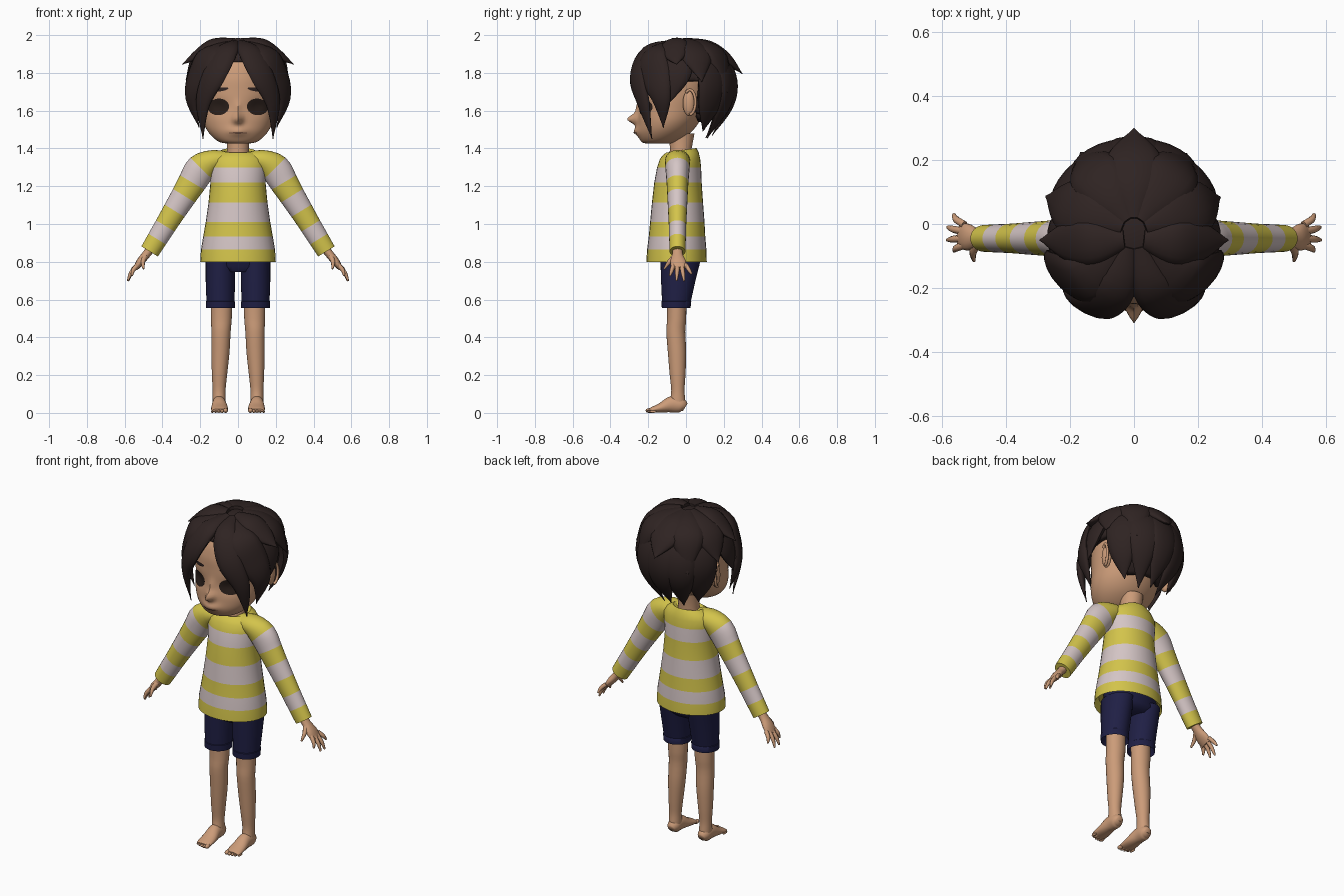
import bpy, bmesh, math
from mathutils import Vector, Matrix
from mathutils.bvhtree import BVHTree

if "Cube" in bpy.data.objects:
    bpy.data.objects.remove(bpy.data.objects["Cube"], do_unlink=True)


def material(name, r, g, b):
    m = bpy.data.materials.new(name)
    m.use_nodes = True
    m.diffuse_color = (r, g, b, 1)
    m.node_tree.nodes["Principled BSDF"].inputs["Base Color"].default_value = (r, g, b, 1)
    return m


SKIN = material("skin", .60, .33, .19)
LIP = material("lip_brown", .22, .11, .07)
HAIR = material("hair_brown", .028, .017, .016)
EYE = material("eye_brown", .022, .013, .010)
YELLOW = material("sweater_yellow", .65, .55, .07)
WHITE = material("sweater_white", .66, .56, .56)
NAVY = material("shorts_navy", .014, .014, .06)


def finish(name, bm, mats):
    mesh = bpy.data.meshes.new(name)
    for f in bm.faces:
        f.smooth = True
    bm.to_mesh(mesh)
    bm.free()
    for m in mats:
        mesh.materials.append(m)
    mesh.set_sharp_from_angle(angle=math.radians(55))
    ob = bpy.data.objects.new(name, mesh)
    bpy.context.collection.objects.link(ob)
    return ob


def spline(rows, steps):
    """Catmull-Rom through rows of equal-length tuples."""
    out = []
    for i in range(len(rows) - 1):
        quad = (rows[max(i - 1, 0)], rows[i], rows[i + 1], rows[min(i + 2, len(rows) - 1)])
        for k in range(steps):
            t = k / steps
            out.append([b + .5 * t * (c - a + t * (2 * a - 5 * b + 4 * c - d + t * (3 * (b - c) + d - a)))
                        for a, b, c, d in zip(*quad)])
    return out + [list(rows[-1])]


def loft(name, rings, mats, band=lambda i: 0):
    bm = bmesh.new()
    loops = [[bm.verts.new(p) for p in ring] for ring in rings]
    n = len(loops[0])
    for i in range(len(loops) - 1):
        for j in range(n):
            k = (j + 1) % n
            f = bm.faces.new((loops[i][j], loops[i][k], loops[i + 1][k], loops[i + 1][j]))
            f.material_index = band(i)
    bm.faces.new(loops[0]).material_index = band(0)
    bm.faces.new(loops[-1]).material_index = band(len(loops) - 2)
    bmesh.ops.recalc_face_normals(bm, faces=bm.faces)
    return finish(name, bm, mats)


def oval(z, half, front, back, cx=0, tilt=0, n=32):
    """Horizontal ring given by half width, front y and back y."""
    mid, depth = (front + back) / 2, (back - front) / 2
    angles = [math.tau * j / n for j in range(n)]
    return [Vector((cx + half * math.cos(a), mid + depth * math.sin(a),
                    z + tilt * depth * math.sin(a))) for a in angles]


def tube(name, rows, out, mats, steps=4, n=12, band=lambda i: 0):
    """Sweep an ellipse along rows of (x, y, z, width, thickness)."""
    rows = spline(rows, steps)
    pts = [Vector(r[:3]) for r in rows]
    rings = []
    for i, p in enumerate(pts):
        tangent = (pts[min(i + 1, len(pts) - 1)] - pts[max(i - 1, 0)]).normalized()
        o = out(p)
        o = (o - tangent * o.dot(tangent)).normalized()
        side = tangent.cross(o)
        w, t = max(rows[i][3], .002), max(rows[i][4], .002)
        rings.append([p + side * w * math.cos(math.tau * j / n) + o * t * math.sin(math.tau * j / n)
                      for j in range(n)])
    return loft(name, rings, mats, band)


def ball(name, loc, size, mat):
    bm = bmesh.new()
    bmesh.ops.create_uvsphere(bm, u_segments=16, v_segments=10, radius=1,
                              matrix=Matrix.Translation(loc) @ Matrix.Diagonal((*size, 1)))
    return finish(name, bm, [mat])


def flip(rows, s):
    return [(s * r[0], *r[1:]) for r in rows]


SIDES = ((1, "left"), (-1, "right"))
along_y = lambda p: Vector((0, 1, 0))
along_z = lambda p: Vector((0, 0, 1))

# Head with nose, muzzle and eye sockets pushed out of the front
profile = [(1.425, .04, -.20, -.09), (1.435, .10, -.235, -.05), (1.48, .152, -.255, .02),
           (1.54, .183, -.256, .07), (1.62, .194, -.25, .11), (1.70, .20, -.25, .14),
           (1.78, .197, -.245, .15), (1.86, .165, -.215, .13), (1.93, .08, -.13, .06)]
bumps = [(0, 1.555, .022, .026, .055), (0, 1.61, .016, .04, .015), (0, 1.49, .05, .025, .018),
         (.1, 1.62, .04, .035, -.014), (-.1, 1.62, .04, .035, -.014)]
rings = [oval(*r, n=80) for r in spline(profile, 7)]
for ring in rings:
    for p in ring:
        if p.y < -.12:
            p.y -= sum(h * math.exp(-((p.x - x) / sx) ** 2 - ((p.z - z) / sz) ** 2)
                       for x, z, sx, sz, h in bumps)
head = loft("head", rings, [SKIN])
surface = BVHTree.FromPolygons([v.co for v in head.data.vertices],
                               [f.vertices for f in head.data.polygons])


def face_plate(name, x, z, rx, rz, turn, mat):
    """Thin oval laid over the front of the head."""
    bm = bmesh.new()

    def point(r, a):
        u, v = r * rx * math.cos(a), r * rz * math.sin(a)
        px, pz = x + u * math.cos(turn) - v * math.sin(turn), z + u * math.sin(turn) + v * math.cos(turn)
        hit = surface.ray_cast(Vector((px, -1, pz)), Vector((0, 1, 0)))[0]
        return bm.verts.new((px, hit.y - .005, pz))
    n = 28
    loops = [[point(r / 5, math.tau * j / n) for j in range(n)] for r in range(1, 6)]
    bm.faces.new(loops[0])
    for a, b in zip(loops, loops[1:]):
        for j in range(n):
            bm.faces.new((a[j], b[j], b[(j + 1) % n], a[(j + 1) % n]))
    bmesh.ops.recalc_face_normals(bm, faces=bm.faces)
    if sum(f.normal.y * f.calc_area() for f in bm.faces) > 0:
        bmesh.ops.reverse_faces(bm, faces=bm.faces)
    return finish(name, bm, [mat])


face_plate("mouth", 0, 1.482, .05, .0045, 0, LIP)
for s, side in SIDES:
    face_plate(side + "_eye", s * .103, 1.62, .056, .044, -.1 * s, EYE)
    face_plate(side + "_eyebrow", s * .095, 1.712, .045, .010, -.15 * s, HAIR)
    # Ear: flattened shell with a raised rim
    ball(side + "_ear", (s * .207, .015, 1.64), (.022, .032, .068), SKIN)
    rim = [(s * (.222 + .008 * math.sin(a)), .02 + .03 * math.sin(a), 1.645 + .066 * math.cos(a), .008, .008)
           for a in [math.radians(d) for d in range(-40, 181, 20)]]
    tube(side + "_ear_rim", rim, lambda p: Vector((1, 0, 0)), [SKIN], steps=1, n=8)

loft("neck", [oval(1.33, .065, -.09, .035), oval(1.40, .058, -.085, .03), oval(1.48, .062, -.09, .045)], [SKIN])

# Hair cap, open over the face and ears
CROWN = Vector((0, -.02, 1.735))
bm = bmesh.new()
bmesh.ops.create_uvsphere(bm, u_segments=48, v_segments=32, radius=1,
                          matrix=Matrix.Translation(CROWN) @ Matrix.Diagonal((.235, .25, .235, 1)))
limit = lambda y: 1.85 if y < -.12 else 1.74 if y < .05 else 1.53
bmesh.ops.delete(bm, geom=[v for v in bm.verts if v.co.z < limit(v.co.y)], context='VERTS')
cap = finish("hair_cap", bm, [HAIR])
shell = cap.modifiers.new("thickness", 'SOLIDIFY')
shell.thickness, shell.offset = .03, -1


def lock(name, rows):
    return tube(name, rows, lambda p: p - CROWN, [HAIR], steps=5, n=14)


# Front and side locks, mirrored
inner_bang = [(.02, -.07, 1.955, .03, .02), (.06, -.2, 1.915, .065, .03), (.125, -.255, 1.79, .07, .028),
              (.185, -.225, 1.64, .045, .022), (.185, -.18, 1.45, 0, 0)]
outer_bang = [(.04, -.06, 1.955, .03, .02), (.15, -.17, 1.90, .08, .03), (.215, -.16, 1.78, .085, .03),
              (.245, -.13, 1.66, .055, .025), (.205, -.12, 1.51, 0, 0)]
flick = [(.03, -.05, 1.965, .03, .02), (.13, -.06, 1.95, .07, .03), (.215, -.055, 1.895, .06, .025),
         (.295, -.05, 1.845, 0, 0)]
temple = [(.08, -.04, 1.945, .04, .02), (.19, -.04, 1.88, .08, .03), (.24, -.06, 1.77, .075, .028),
          (.255, -.09, 1.64, 0, 0)]
for s, side in SIDES:
    for name, rows in (("inner_bang", inner_bang), ("outer_bang", outer_bang),
                       ("flick", flick), ("temple_lock", temple)):
        lock(side + "_" + name, flip(rows, s))


def around(turn, rows):
    """Turn (elevation, reach, width, thickness) into lock rows; turn 0 is the back."""
    a, out = math.radians(turn), []
    for el, k, w, t in rows:
        e = math.radians(el)
        out.append((CROWN.x + .25 * k * math.sin(a) * math.cos(e),
                    CROWN.y + .265 * k * math.cos(a) * math.cos(e),
                    CROWN.z + .235 * k * math.sin(e), w, t))
    return out


# Long under layer and flared upper layer at the back
for turn, low, reach in ((0, -62, 1.28), (27, -65, 1.32), (-27, -66, 1.3), (54, -56, 1.25), (-54, -54, 1.25)):
    lock("nape_lock", around(turn, [(60, .95, .04, .02), (30, .98, .08, .03), (0, 1, .085, .03),
                                    (-30, 1.04, .065, .026), (low, reach, 0, 0)]))
for turn, low, reach in ((0, 12, 1.23), (36, -8, 1.13), (-36, -6, 1.14), (70, 4, 1.15), (-70, 6, 1.18)):
    lock("crown_lock", around(turn, [(82, .99, .03, .02), (58, 1.03, .075, .03), (34, 1.06, .085, .032),
                                     (low, reach, 0, 0)]))

# Sweater body, striped by row, with the hem turned inside
body = [(.84, .175, -.185, .085), (.80, .20, -.21, .11), (.865, .196, -.206, .108), (.935, .184, -.197, .102),
        (1.01, .171, -.19, .098), (1.115, .156, -.18, .09), (1.22, .146, -.168, .083), (1.30, .152, -.153, .08),
        (1.345, .15, -.138, .075), (1.372, .125, -.122, .067, 0, .08), (1.39, .088, -.105, .055, 0, .15),
        (1.375, .07, -.09, .04, 0, .15)]
loft("sweater_body", [oval(*r) for r in body], [YELLOW, WHITE], lambda i: int(i in (2, 4, 6)))

# Sleeve rows sit on the stripe edges, cuff first
sleeve = [(.468, .855, .051, .042), (.428, .92, .054, .044), (.385, .99, .057, .046), (.336, 1.07, .062, .05),
          (.286, 1.15, .068, .054), (.243, 1.22, .075, .058), (.195, 1.295, .08, .064),
          (.12, 1.338, .055, .066), (.03, 1.335, .04, .05)]
palm = [(.45, -.045, .885, .024, .028), (.485, -.045, .84, .022, .028), (.517, -.042, .80, .021, .042),
        (.542, -.034, .765, .013, .04)]
tips = [(-.066, .562, -.085, .725), (-.045, .583, -.05, .70), (-.023, .582, -.01, .698), (-.002, .563, .03, .735)]
for s, side in SIDES:
    rows = [(s * x, -.045, z, w, d) for x, z, w, d in sleeve]
    tube(side + "_sleeve", rows, along_y, [YELLOW, WHITE], steps=3, n=24,
         band=lambda i: (i // 3) % 2 if i < 18 else 0)
    tube(side + "_palm", flip(palm, s), along_y, [SKIN], n=14)
    for y0, x1, y1, z1 in tips:
        finger = [(.53, y0, .785, .012, .012), ((.54 + x1) / 2 + .004, (y0 + y1) / 2, (.785 + z1) / 2, .011, .011),
                  (x1, y1, z1, .005, .005)]
        tube(side + "_finger", flip(finger, s), along_y, [SKIN], n=8)
    thumb = [(.488, -.055, .835, .015, .015), (.503, -.088, .80, .012, .012), (.50, -.115, .762, .005, .005)]
    tube(side + "_thumb", flip(thumb, s), along_z, [SKIN], n=8)

# Shorts: hips and two legs with turned hems
loft("shorts_hips", [oval(.745, .13, -.11, .04), oval(.775, .168, -.13, .07), oval(.92, .165, -.15, .08)], [NAVY])
leg_cloth = [(.60, .06, -.11, .01), (.555, .076, -.128, .024), (.59, .077, -.13, .028), (.592, .074, -.127, .026),
             (.70, .078, -.132, .05), (.80, .078, -.135, .075)]
shin = [(.62, .057, -.10, .002, .088), (.50, .055, -.10, .001, .088), (.43, .051, -.104, -.004, .09),
        (.32, .048, -.096, .001, .093), (.20, .040, -.086, -.003, .098), (.12, .034, -.078, -.008, .1),
        (.07, .034, -.084, -.004, .1), (.03, .034, -.09, -.002, .1)]
foot = [(.10, -.004, .03, .022, .022), (.10, -.025, .04, .035, .039), (.10, -.075, .045, .037, .044),
        (.098, -.13, .028, .044, .027), (.098, -.18, .016, .044, .015), (.098, -.195, .013, .038, .009)]
for s, side in SIDES:
    loft(side + "_shorts_leg", [oval(*r, cx=s * .093) for r in leg_cloth], [NAVY])
    loft(side + "_leg", [oval(z, a, f, b, s * cx, n=24) for z, a, f, b, cx in spline(shin, 3)], [SKIN])
    tube(side + "_foot", flip(foot, s), along_z, [SKIN], n=18)
    # Toes shrink from the big toe outward
    for i in range(5):
        size = .0125 if i == 0 else .0095 - .0007 * i
        ball(side + "_toe", (s * (.066 + .0175 * i), -.194 + .0012 * i * i, size), (size, .02, size), SKIN)
